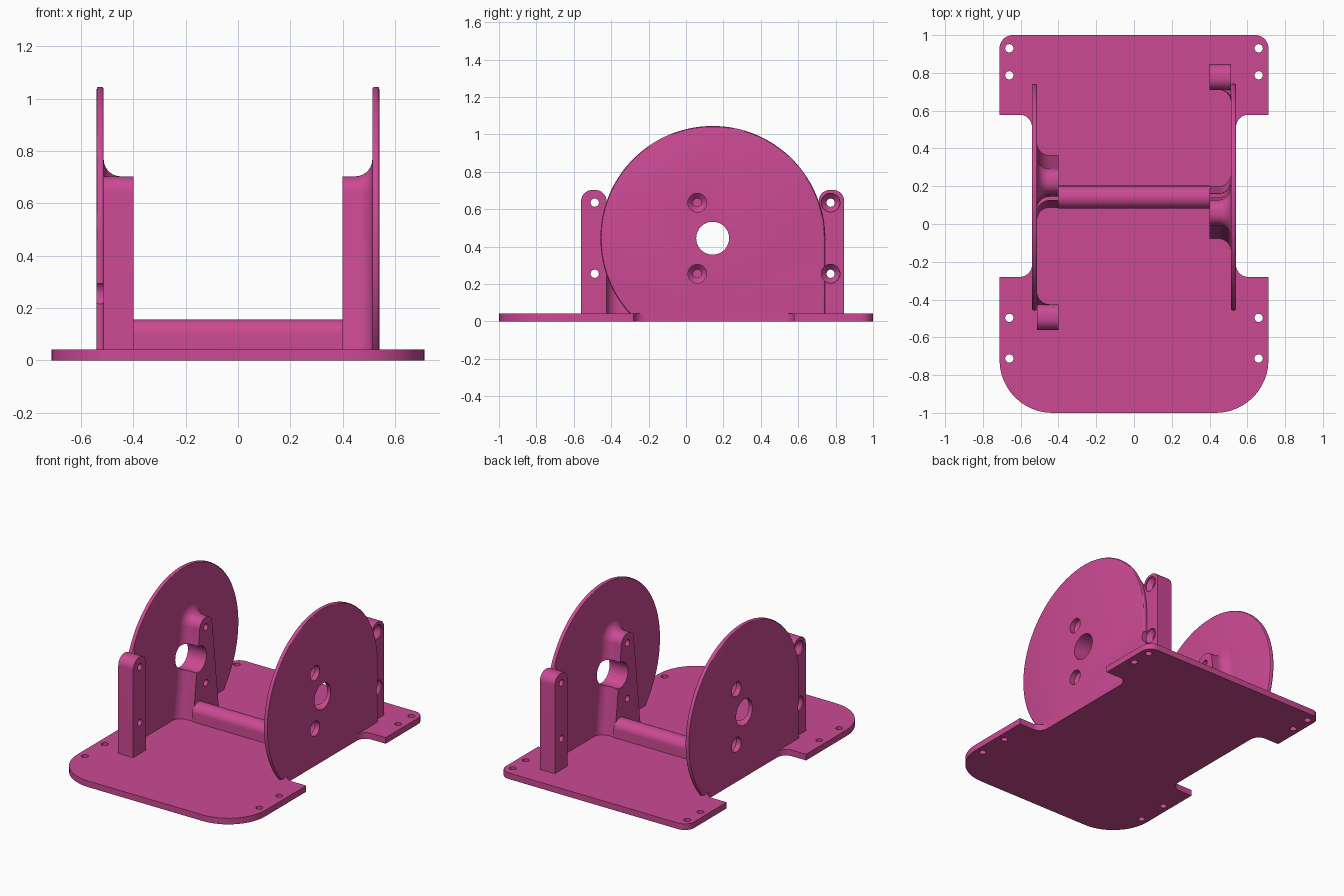
import bpy, bmesh, math
from mathutils import Vector

if "Cube" in bpy.data.objects:
    bpy.data.objects.remove(bpy.data.objects["Cube"])

CY, CZ, R = 0.1425, 0.445, 0.6        # disc centre and radius
PLATE_T = 0.042
X_IN, X_FACE, X_OUT = 0.40, 0.513, 0.54
FIL = 0.065                            # fillet between post and disc

pink = bpy.data.materials.new("magenta plastic")
pink.diffuse_color = (0.60, 0.068, 0.296, 1)
pink.use_nodes = True
pink.node_tree.nodes["Principled BSDF"].inputs["Base Color"].default_value = pink.diffuse_color


def finish(name, bm):
    bmesh.ops.recalc_face_normals(bm, faces=bm.faces)
    me = bpy.data.meshes.new(name)
    bm.to_mesh(me)
    bm.free()
    me.materials.append(pink)
    ob = bpy.data.objects.new(name, me)
    bpy.context.collection.objects.link(ob)
    return ob


def skin(bm, rings):
    """Closed skin through rings of equal point count."""
    rows = [[bm.verts.new(p) for p in ring] for ring in rings]
    n = len(rows[0])
    for a, b in zip(rows, rows[1:]):
        for i in range(n):
            j = (i + 1) % n
            bm.faces.new((a[i], a[j], b[j], b[i]))
    bm.faces.new(rows[0][::-1])
    bm.faces.new(rows[-1])


def loft_x(name, profile, steps):
    """Loft a y-z profile(offset) along x; steps are (x, offset)."""
    bm = bmesh.new()
    skin(bm, [[(x, y, z) for y, z in profile(d)] for x, d in steps])
    return finish(name, bm)


def lathe(bm, centre, axis, steps, n=40):
    """Round cutter: steps are (position, radius) along the x or z axis."""
    rings = []
    for p, r in steps:
        ring = []
        for i in range(n):
            a = 2 * math.pi * i / n
            u, v = r * math.cos(a), r * math.sin(a)
            ring.append((p, centre[0] + u, centre[1] + v) if axis == 'x'
                        else (centre[0] + u, centre[1] + v, p))
        rings.append(ring)
    skin(bm, rings)


def boolean(ob, cutter, op='DIFFERENCE'):
    m = ob.modifiers.new("cut", 'BOOLEAN')
    m.operation, m.object, m.solver = op, cutter, 'EXACT'
    dg = bpy.context.evaluated_depsgraph_get()
    me = bpy.data.meshes.new_from_object(ob.evaluated_get(dg))
    ob.modifiers.clear()
    ob.data = me


def rounded(corners, n=12):
    """Right-angled outline with a radius at each corner."""
    out = []
    for i, (x, y, r) in enumerate(corners):
        p = Vector((x, y))
        u = (p - Vector(corners[i - 1][:2])).normalized()
        v = (Vector(corners[(i + 1) % len(corners)][:2]) - p).normalized()
        if r == 0:
            out.append(p)
            continue
        c = p - u * r + v * r
        for k in range(n + 1):
            t = math.pi / 2 * k / n
            out.append(c + u * r * math.sin(t) - v * r * math.cos(t))
    return out


def disc_profile(d):
    """Circle with a straight drop on the back side, cut at the plate."""
    r, z0 = R + d, 0.01
    end = math.pi + math.asin((CZ - z0) / r)
    pts = [(CY + r, z0)]
    for i in range(97):
        a = end * i / 96
        pts.append((CY + r * math.cos(a), CZ + r * math.sin(a)))
    return pts


def post_profile(cy, top_hw, base_hw, r, top=0.703):
    def profile(d):
        pts = [(cy + base_hw + d, 0.02)]
        for s, a0 in ((1, 0), (-1, math.pi / 2)):
            for k in range(13):
                a = a0 + math.pi / 2 * k / 12
                pts.append((cy + s * (top_hw - r) + (r + d) * math.cos(a),
                            top - r + (r + d) * math.sin(a)))
        pts.append((cy - base_hw - d, 0.02))
        return pts
    return profile


# Base plate with side notches and screw holes
half = [(0.712, -1, 0.28), (0.712, -0.28, 0), (0.54, -0.28, 0.065),
        (0.54, 0.578, 0.065), (0.712, 0.578, 0), (0.712, 1, 0.07)]
outline = rounded(half + [(-x, y, r) for x, y, r in reversed(half)])
bm = bmesh.new()
skin(bm, [[(p.x, p.y, z) for p in outline] for z in (0, PLATE_T)])
plate = finish("base_plate", bm)
bm = bmesh.new()
for sx in (-1, 1):
    for y in (0.93, 0.787, -0.497, -0.712):
        lathe(bm, (sx * 0.66, y), 'z', [(-0.1, 0.022), (0.1, 0.022)], 24)
plate_drill = finish("plate_drill", bm)
boolean(plate, plate_drill)

# Round-topped cross bar
bar = loft_x("cross_bar", post_profile(CY, 0.06, 0.06, 0.058, 0.157),
             [(-0.405, 0), (0.405, 0)])

# Side disc with softened rim
b = 0.009
soft = [(b * (1 - math.cos(t)), -b * (1 - math.sin(t)))
        for t in (0, math.pi / 6, math.pi / 3, math.pi / 2)]
disc = loft_x("side_disc", disc_profile,
              [(X_FACE + x, d) for x, d in soft]
              + [(X_OUT - x, d) for x, d in reversed(soft)])

# Posts: the inner one tapers and flares into the disc
flare = [(X_FACE - FIL + FIL * math.sin(t), FIL * (1 - math.cos(t)))
         for t in [math.pi / 2 * k / 10 for k in range(11)]]
flare.append((X_FACE + 0.005, FIL))
inner = loft_x("inner_post", post_profile(0.06, 0.068, 0.14, 0.062),
               [(X_IN, 0)] + flare)
outer_shape = post_profile(0.778, 0.068, 0.068, 0.06)
outer = loft_x("outer_post", outer_shape, [(X_IN, 0), (X_FACE, 0)])

# Outer post fillet exists only where the disc backs it
fillet = loft_x("outer_post_fillet", outer_shape, flare)
limit = loft_x("fillet_limit", disc_profile, [(0.3, -0.004), (0.6, -0.004)])
boolean(fillet, limit, 'INTERSECT')

# Countersunk screw holes and the axle hole
bm = bmesh.new()
for y in (0.06, 0.773):
    for z in (0.255, 0.635):
        lathe(bm, (y, z), 'x', [(0.3, 0.022), (0.475, 0.022),
                                (0.505, 0.05), (0.6, 0.05)], 32)
lathe(bm, (CY, CZ), 'x', [(0.3, 0.088), (0.6, 0.088)], 48)
drill = finish("side_drill", bm)
side = [disc, inner, outer, fillet]
for ob in side:
    boolean(ob, drill)

for helper in (plate_drill, limit, drill):
    bpy.data.objects.remove(helper)

# Opposite side is the same assembly turned half a revolution
parts = [plate, bar] + side
for ob in side:
    twin = ob.copy()
    twin.data = ob.data.copy()
    twin.name = "left_" + ob.name
    ob.name = "right_" + ob.name
    for v in twin.data.vertices:
        v.co.x, v.co.y = -v.co.x, 2 * CY - v.co.y
    bpy.context.collection.objects.link(twin)
    parts.append(twin)

for ob in parts:
    bpy.ops.object.select_all(action='DESELECT')
    ob.select_set(True)
    bpy.context.view_layer.objects.active = ob
    bpy.ops.object.shade_smooth_by_angle(angle=math.radians(30))
